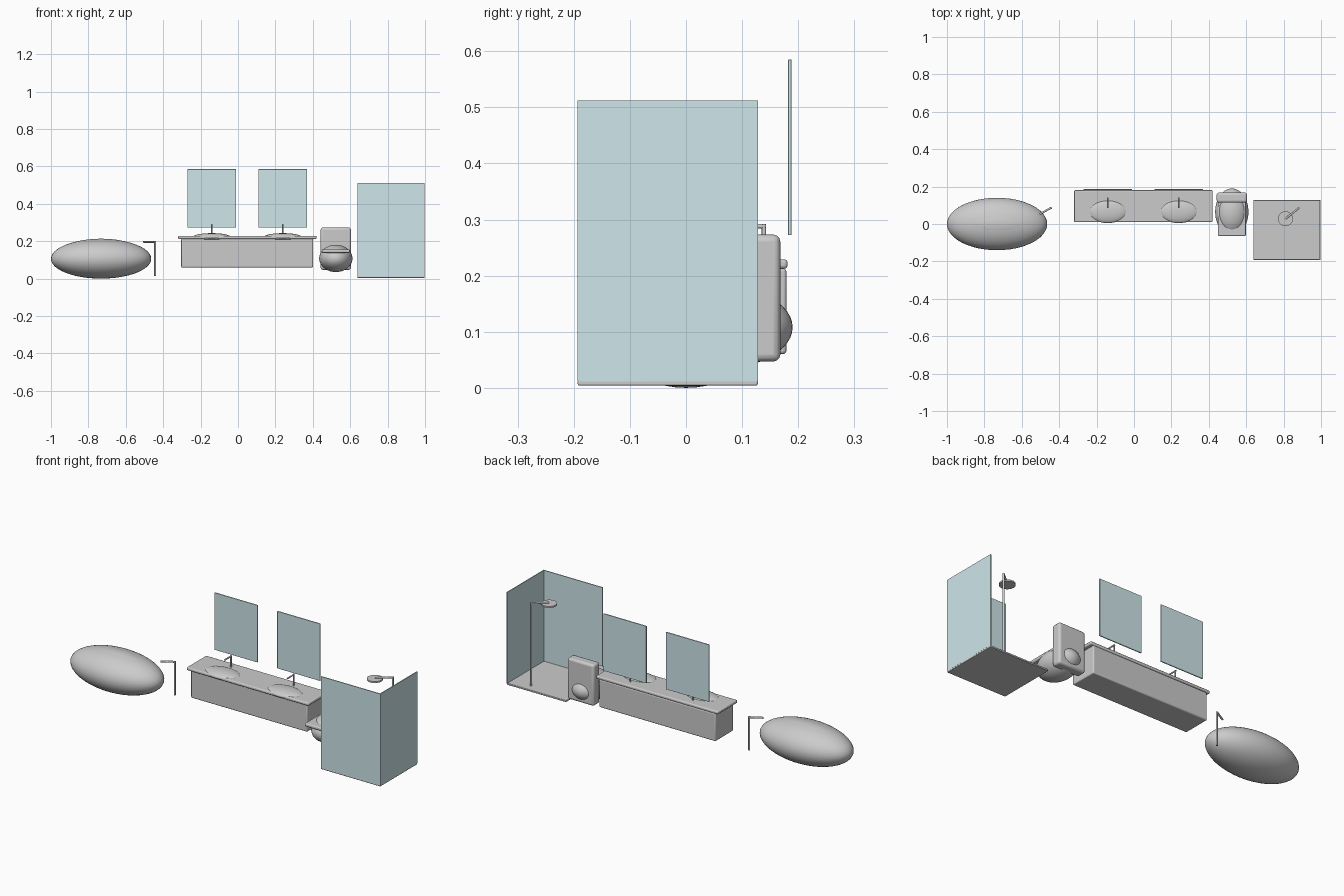
import bpy
from mathutils import Vector

if "Cube" in bpy.data.objects:
    bpy.data.objects.remove(bpy.data.objects["Cube"])

glass = bpy.data.materials.new("glass")
glass.diffuse_color = (0.62, 0.79, 0.82, 1)
glass.use_nodes = True
glass.node_tree.nodes["Principled BSDF"].inputs["Base Color"].default_value = glass.diffuse_color


def finish(ob, name, mat=None):
    ob.name = name
    if mat:
        ob.data.materials.append(mat)
    return ob


def box(name, lo, hi, bevel=0.0, mat=None):
    lo, hi = Vector(lo), Vector(hi)
    bpy.ops.mesh.primitive_cube_add(size=1, location=(lo + hi) / 2)
    ob = bpy.context.object
    ob.scale = hi - lo
    bpy.ops.object.transform_apply(location=False, rotation=False, scale=True)
    if bevel:
        mod = ob.modifiers.new("bevel", 'BEVEL')
        mod.width, mod.segments = bevel, 3
        bpy.ops.object.shade_smooth_by_angle()
    return finish(ob, name, mat)


def ellipsoid(name, centre, radii):
    bpy.ops.mesh.primitive_uv_sphere_add(segments=48, ring_count=24, radius=1, location=centre)
    ob = bpy.context.object
    ob.scale = radii
    bpy.ops.object.transform_apply(location=False, rotation=False, scale=True)
    bpy.ops.object.shade_smooth()
    return finish(ob, name)


def rod(name, a, b, radius):
    a, b = Vector(a), Vector(b)
    bpy.ops.mesh.primitive_cylinder_add(vertices=24, radius=radius, depth=(b - a).length,
                                        location=(a + b) / 2)
    ob = bpy.context.object
    ob.rotation_euler = (b - a).to_track_quat('Z', 'Y').to_euler()
    bpy.ops.object.shade_smooth_by_angle()
    return finish(ob, name)


# Freestanding bathtub with its inner form just showing at the top
ellipsoid("bathtub", (-0.732, 0, 0.106), (0.268, 0.14, 0.106))
ellipsoid("bathtub_inner", (-0.732, 0, 0.12), (0.24, 0.11, 0.0935))

# Floor-standing tub filler
rod("tub_filler_post", (-0.443, 0.085, 0.015), (-0.443, 0.085, 0.2), 0.005)
rod("tub_filler_spout", (-0.443, 0.087, 0.196), (-0.505, 0.052, 0.196), 0.005)

# Double vanity
box("vanity_cabinet", (-0.304, 0.025, 0.06), (0.402, 0.179, 0.213), 0.006)
box("vanity_counter", (-0.32, 0.01, 0.212), (0.42, 0.181, 0.229), 0.006)
for side, x in (("left", -0.14), ("right", 0.24)):
    ellipsoid(f"{side}_sink", (x, 0.066, 0.223), (0.1, 0.061, 0.02))
    rod(f"{side}_tap_post", (x, 0.139, 0.225), (x, 0.139, 0.292), 0.004)
    rod(f"{side}_tap_spout", (x, 0.143, 0.288), (x, 0.085, 0.288), 0.004)
    box(f"{side}_mirror", (x - 0.13, 0.182, 0.272), (x + 0.13, 0.188, 0.585), 0.001, glass)

# Toilet
ellipsoid("toilet_bowl", (0.523, 0.065, 0.108), (0.089, 0.125, 0.073))
box("toilet_seat", (0.448, -0.064, 0.138), (0.598, 0.12, 0.156), 0.006)
box("toilet_tank", (0.442, 0.114, 0.047), (0.604, 0.168, 0.273), 0.012)

# Shower tray and two glass panels
box("shower_tray", (0.638, -0.193, 0.004), (0.998, 0.128, 0.014), 0.003)
box("shower_front_panel", (0.638, -0.193, 0.012), (0.994, -0.188, 0.512), 0, glass)
box("shower_side_panel", (0.993, -0.193, 0.012), (0.998, 0.128, 0.512), 0, glass)

# Shower riser, arm and head
rod("shower_riser", (0.88, 0.084, 0.012), (0.88, 0.084, 0.469), 0.005)
rod("shower_arm", (0.882, 0.086, 0.466), (0.81, 0.028, 0.466), 0.005)
rod("shower_head", (0.81, 0.028, 0.456), (0.81, 0.028, 0.464), 0.04)
